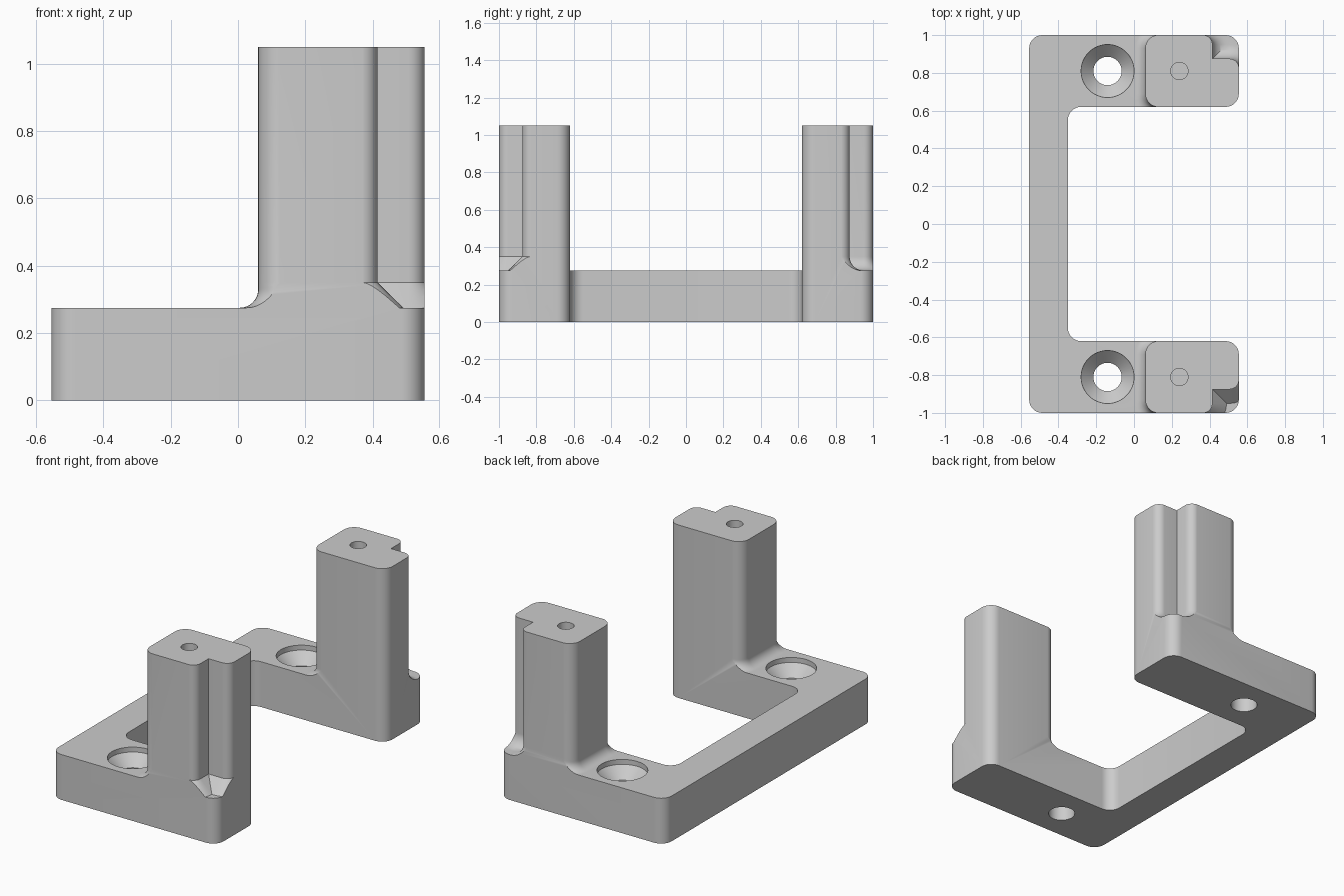
import bpy, bmesh
from math import sin, cos, pi
from mathutils import Vector

if "Cube" in bpy.data.objects:
    bpy.data.objects.remove(bpy.data.objects["Cube"])

SLAB, TOP, ARM, R = 0.275, 1.05, 0.62, 0.07

grey = bpy.data.materials.new("plain_grey")
grey.use_nodes = True
grey.diffuse_color = (0.6, 0.6, 0.6, 1)
grey.node_tree.nodes["Principled BSDF"].inputs["Base Color"].default_value = (0.6, 0.6, 0.6, 1)


def rounded(corners, seg=8):
    """Outline through (x, y, radius) right-angle corners, each rounded by an arc."""
    pts = []
    for i, (x, y, r) in enumerate(corners):
        p = Vector((x, y))
        if r == 0:
            pts.append(p)
            continue
        a = (Vector(corners[i - 1][:2]) - p).normalized() * r
        b = (Vector(corners[(i + 1) % len(corners)][:2]) - p).normalized() * r
        for k in range(seg + 1):
            t = k / seg * pi / 2
            pts.append(p + a * (1 - sin(t)) + b * (1 - cos(t)))
    return pts


def loft(name, rings):
    """Closed solid through a stack of (outline, z) rings."""
    bm = bmesh.new()
    loops = [[bm.verts.new((p[0], p[1], z)) for p in outline] for outline, z in rings]
    n = len(loops[0])
    for lo, hi in zip(loops, loops[1:]):
        for i in range(n):
            j = (i + 1) % n
            bm.faces.new((lo[i], lo[j], hi[j], hi[i]))
    bm.faces.new(loops[0][::-1])
    bm.faces.new(loops[-1])
    bmesh.ops.recalc_face_normals(bm, faces=bm.faces)
    mesh = bpy.data.meshes.new(name)
    bm.to_mesh(mesh)
    bm.free()
    mesh.materials.append(grey)
    ob = bpy.data.objects.new(name, mesh)
    bpy.context.collection.objects.link(ob)
    return ob


def turned(name, x, y, profile, n=48):
    """Solid of revolution from (radius, z) pairs."""
    return loft(name, [([(x + r * cos(2 * pi * i / n), y + r * sin(2 * pi * i / n))
                         for i in range(n)], z) for r, z in profile])


def boolean(target, tool, operation):
    mod = target.modifiers.new(operation, "BOOLEAN")
    mod.operation, mod.solver, mod.object = operation, "EXACT", tool
    bpy.context.view_layer.objects.active = target
    bpy.ops.object.modifier_apply(modifier=mod.name)
    bpy.data.objects.remove(tool)


def post_outline(side, left, notch):
    """Post section, its left wall and notch walls pushed outward."""
    e = 0.0005
    l, m, r = 0.06 - left, 0.415 + notch, 0.05 + notch
    far = 1 + e + notch
    corners = [(l, ARM - e - left, R + left), (0.6, ARM - e - left, 0),
               (0.6, 0.875 + notch, 0), (m, 0.875 + notch, 0),
               (m, far, r), (l, 1 + e + left, R + left)]
    # rounded notch edge on the end face
    corners[1:3] = [(0.555 + e + notch, ARM - e - left, R),
                    (0.555 + e + notch, 0.875 + notch, r)]
    return [(p.x, side * p.y) for p in rounded(corners)]


def post_rings(side):
    """Post with a filleted left foot; notch foot is bevelled in front, filleted behind."""
    rl, rn, steps = 0.055, 0.075, 16
    rings = [(post_outline(side, rl, rn), 0.15)]
    for k in range(steps + 1):
        h = rn * (1 - cos(k / steps * pi / 2))

        def cove(rad):
            u = max(0, 1 - h / rad)
            return rad - rad * max(0, 1 - u * u) ** 0.5
        notch = rn - h if side < 0 else cove(rn)
        rings.append((post_outline(side, cove(rl), notch), SLAB + h))
    rings.append((post_outline(side, 0, 0), TOP + 0.1))
    return rings


# C-shaped plan, full height
plan = rounded([(-0.555, -1, R), (0.555, -1, R), (0.555, -ARM, R), (-0.35, -ARM, R),
                (-0.35, ARM, R), (0.555, ARM, R), (0.555, 1, R), (-0.555, 1, R)])
bracket = loft("bracket", [(plan, 0), (plan, TOP)])

# Envelope of slab and posts trims the plan to height
block = [(-0.8, -1.2), (0.8, -1.2), (0.8, 1.2), (-0.8, 1.2)]
envelope = loft("envelope", [(block, -0.1), (block, SLAB)])
for side in (-1, 1):
    boolean(envelope, loft("post", post_rings(side)), "UNION")
boolean(bracket, envelope, "INTERSECT")

# Countersunk mounting holes and blind holes in the post tops
for side in (-1, 1):
    y = side * 0.81
    boolean(bracket, turned("screw_hole", -0.14, y, [
        (0.075, -0.1), (0.075, 0.18), (0.14, 0.245), (0.14, 0.4)]), "DIFFERENCE")
    boolean(bracket, turned("pilot_hole", 0.24, y, [(0.046, 0.75), (0.046, 1.2)]), "DIFFERENCE")

bpy.ops.object.select_all(action="DESELECT")
bracket.select_set(True)
bpy.context.view_layer.objects.active = bracket
bpy.ops.object.shade_smooth_by_angle(angle=0.5)
